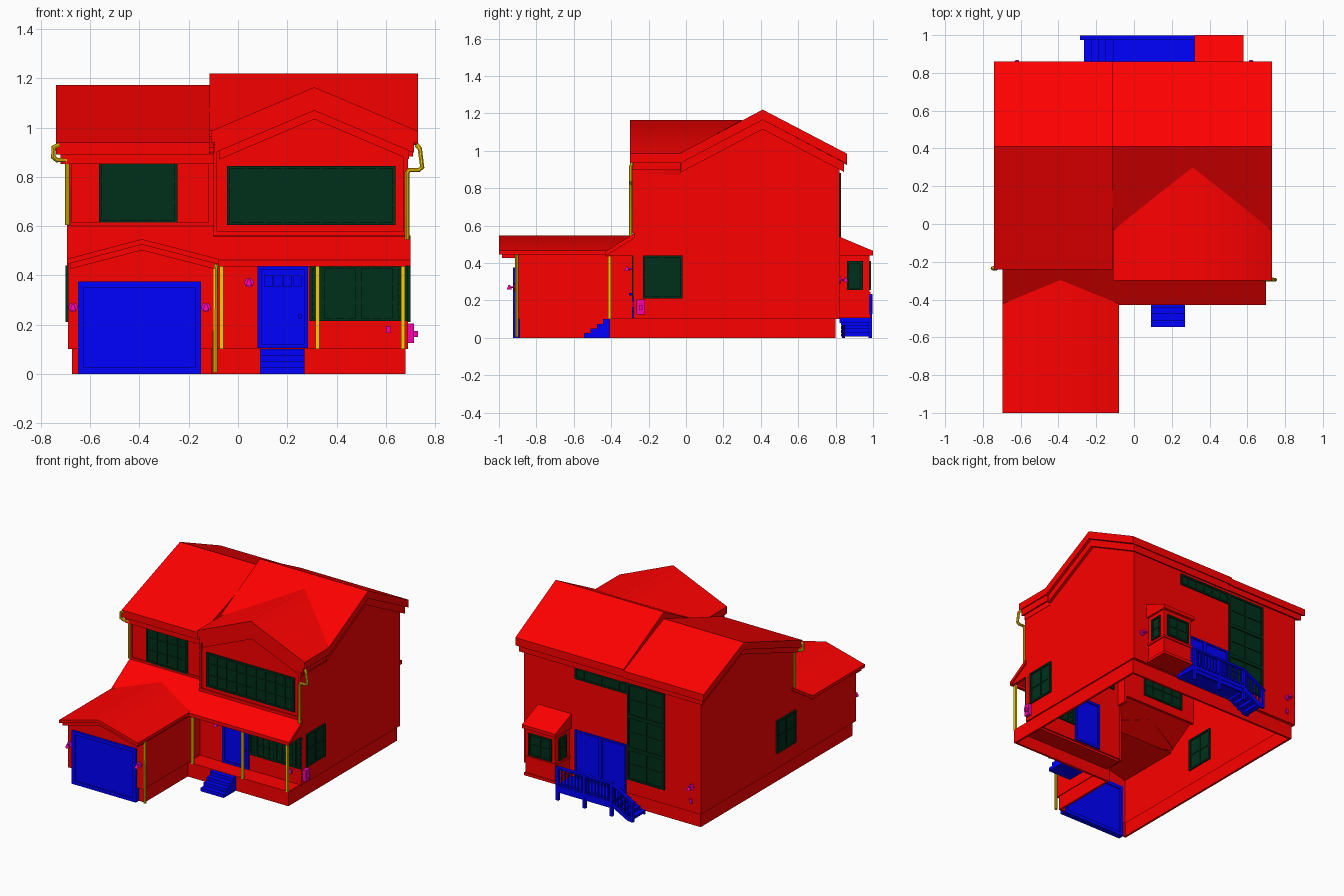
import bpy, bmesh, math
from mathutils import Vector, Matrix

if "Cube" in bpy.data.objects:
    bpy.data.objects.remove(bpy.data.objects["Cube"])

def mat(name, rgb):
    m = bpy.data.materials.new(name)
    m.diffuse_color = (*rgb, 1)
    m.use_nodes = True
    m.node_tree.nodes["Principled BSDF"].inputs["Base Color"].default_value = m.diffuse_color
    return m

RED = mat("red", (1, 0, 0))
BLUE = mat("blue", (0, 0, 1))
GREEN = mat("dark_green", (0, 0.028, 0.01))
YELLOW = mat("yellow", (0.95, 0.62, 0))
PINK = mat("pink", (0.95, 0, 0.42))

def finish(name, bm, m):
    bmesh.ops.recalc_face_normals(bm, faces=bm.faces)
    me = bpy.data.meshes.new(name)
    bm.to_mesh(me)
    bm.free()
    me.materials.append(m)
    ob = bpy.data.objects.new(name, me)
    bpy.context.collection.objects.link(ob)
    return ob

def smooth(ob, deg=30):
    bpy.ops.object.select_all(action='DESELECT')
    ob.select_set(True)
    bpy.context.view_layer.objects.active = ob
    if ob.type == 'CURVE':
        bpy.ops.object.convert(target='MESH')
    bpy.ops.object.shade_smooth_by_angle(angle=math.radians(deg))

def prism(name, pts, axis, a, b, m=RED):
    """Extrude a 2D outline along x or y; b may be a list with one end per point."""
    ends = b if isinstance(b, list) else [b] * len(pts)
    put = (lambda p, t: (t, p[0], p[1])) if axis == 'x' else (lambda p, t: (p[0], t, p[1]))
    bm = bmesh.new()
    lo = [bm.verts.new(put(p, a)) for p in pts]
    hi = [bm.verts.new(put(p, e)) for p, e in zip(pts, ends)]
    n = len(pts)
    bm.faces.new(lo)
    cap = bm.faces.new(hi[::-1])
    for i in range(n):
        bm.faces.new((lo[i], lo[(i + 1) % n], hi[(i + 1) % n], hi[i]))
    if isinstance(b, list):
        bmesh.ops.triangulate(bm, faces=[cap])
    return finish(name, bm, m)

def boxes(name, items, m=RED):
    """One object from boxes given as (x0, x1, y0, y1, z0, z1)."""
    bm = bmesh.new()
    for x0, x1, y0, y1, z0, z1 in items:
        bmesh.ops.create_cube(bm, size=1, matrix=Matrix.Translation(
            ((x0 + x1) / 2, (y0 + y1) / 2, (z0 + z1) / 2)) @
            Matrix.Diagonal((x1 - x0, y1 - y0, z1 - z0, 1)))
    return finish(name, bm, m)

def panel(name, axis, f, u0, u1, z0, z1, cols=1, rows=1, m=GREEN, w=.012):
    """Framed pane with bars, set through a wall centred at f."""
    r = [(u0, u1, z0, z1, .011)]
    r += [(u0, u1, z0, z0 + w, .02), (u0, u1, z1 - w, z1, .02),
          (u0, u0 + w, z0 + w, z1 - w, .02), (u1 - w, u1, z0 + w, z1 - w, .02)]
    for i in range(1, cols):
        u = u0 + (u1 - u0) * i / cols
        r.append((u - .004, u + .004, z0 + w, z1 - w, .016))
    for i in range(1, rows):
        z = z0 + (z1 - z0) * i / rows
        r.append((u0 + w, u1 - w, z - .004, z + .004, .015))
    if axis == 'x':
        return boxes(name, [(f - d, f + d, a, b, c, e) for a, b, c, e, d in r], m)
    return boxes(name, [(a, b, f - d, f + d, c, e) for a, b, c, e, d in r], m)

def chev(pts, t0, t1):
    """Roof outline: the top line lowered by t0, closed by the same line lowered by t1."""
    return [(u, z - t0) for u, z in pts] + [(u, z - t1) for u, z in pts[::-1]]

def pipe(name, pts, r=.01):
    cu = bpy.data.curves.new(name, 'CURVE')
    cu.dimensions = '3D'
    cu.bevel_depth = r
    cu.bevel_resolution = 2
    cu.use_fill_caps = True
    s = cu.splines.new('POLY')
    s.points.add(len(pts) - 1)
    for p, q in zip(s.points, pts):
        p.co = (*q, 1)
    ob = bpy.data.objects.new(name, cu)
    bpy.context.collection.objects.link(ob)
    cu.materials.append(YELLOW)
    smooth(ob)

def lamp(name, x, y, z, s):
    """Wall lamp: round backplate, arm and conical shade; s is the outward y sign."""
    bm = bmesh.new()
    turn = Matrix.Rotation(math.pi / 2, 4, 'X')
    for r1, r2, d, off, rot in [(.019, .019, .01, .005, turn), (.004, .004, .03, .02, turn),
                                (.014, .004, .025, .035, Matrix())]:
        bmesh.ops.create_cone(bm, cap_ends=True, segments=12, radius1=r1, radius2=r2, depth=d,
                              matrix=Matrix.Translation((x, y + s * off, z)) @ rot)
    finish(name, bm, PINK)

# Foundation strips, open underneath
boxes("foundation", [(-.675, -.66, -.89, .8, 0, .1), (.665, .68, -.41, .8, 0, .1),
                     (-.675, .68, .785, .8, 0, .1), (-.12, .68, -.41, -.395, 0, .1),
                     (-.12, -.105, -.89, -.4, 0, .1), (-.675, -.65, -.89, -.875, 0, .1),
                     (-.15, -.105, -.89, -.875, 0, .1)])
boxes("porch_floor", [(-.1, .679, -.409, -.27, .085, .102)])

# Walls
prism("right_wall", [(-.28, .1), (.82, .1), (.82, .93), (.41, 1.14), (-.03, .92), (-.28, .92)], 'x', .67, .69)
prism("left_wall", [(-.9, .1), (.82, .1), (.82, .93), (.41, 1.1), (-.21, .9), (-.21, .59),
                    (-.42, .45), (-.9, .45)], 'x', -.69, -.67)
boxes("back_wall", [(-.69, .69, .8, .82, .1, .93)])
prism("front_right_wall", [(-.1, .1), (.69, .1), (.69, .93), (.31, 1.09), (-.1, .93)], 'y', -.28, -.26)
boxes("front_left_wall", [(-.69, -.1, -.21, -.19, .55, .92), (-.1, -.08, -.28, -.19, .5, .92)])
prism("garage_front_wall", [(-.69, .1), (-.65, .1), (-.65, .37), (-.15, .37), (-.15, .1), (-.1, .1),
                            (-.1, .45), (-.39, .52), (-.69, .45)], 'y', -.91, -.89)
boxes("garage_inner_wall", [(-.12, -.1, -.91, -.27, .1, .46)])
prism("porch_gable", [(-.42, .44), (-.27, .44), (-.27, .55), (-.42, .455)], 'x', .67, .69)
boxes("front_trim", [(-.1, -.085, -.29, -.28, .56, .9), (.67, .69, -.29, -.28, .56, .9),
                     (-.085, .67, -.29, -.28, .56, .58),
                     (-.69, -.675, -.22, -.21, .6, .89), (-.12, -.1, -.22, -.21, .6, .89),
                     (-.675, -.12, -.22, -.21, .6, .615), (-.675, -.12, -.22, -.21, .87, .89)])

# Main roofs: outer slab plus inset trim layer
right_top = [(-.03, .988), (.41, 1.22), (.86, .985)]
left_top = [(-.24, .94), (.41, 1.172), (.86, .975)]
prism("right_roof", chev(right_top, 0, .055), 'x', -.115, .73)
prism("right_roof_trim", chev([(-.03, .988), (.41, 1.22), (.845, .992)], .055, .105), 'x', -.1, .71)
prism("left_roof", chev(left_top, 0, .05), 'x', -.74, -.115)
prism("left_roof_trim", chev([(-.23, .943), (.41, 1.172), (.845, .98)], .05, .09), 'x', -.72, -.1)

# Front gable roof, running back into the main slope
for name, h, t0, t1, y in [("front_gable_roof", .42, 0, .05, -.3), ("front_gable_trim", .405, .05, .095, -.295),
                           ("front_gable_frieze", .385, .095, .13, -.288)]:
    k = .424
    top = [(.31 - h, 1.164 - k * h), (.31, 1.164), (.31 + h, 1.164 - k * h)]
    smooth(prism(name, chev(top, t0, t1), 'y', y, [-.03, .3, -.03, -.03, .3, -.03]), 50)

# Garage and porch roofs
garage_top = [(-.695, .467), (-.39, .547), (-.08, .467)]
smooth(prism("garage_roof", chev(garage_top, 0, .022), 'y', -1, [-.41, -.29, -.41, -.41, -.29, -.41]), 50)
prism("garage_roof_trim", chev([(-.68, .471), (-.39, .547), (-.095, .471)], .022, .045), 'y', -.985, -.42)
for name, x0, x1, y1 in [("porch_roof_left", -.695, -.09, -.195), ("porch_roof_right", -.09, .7, -.275)]:
    z1 = .462 + (y1 + .43) * .638
    prism(name, [(-.43, .462), (y1, z1), (y1, z1 - .027), (-.43, .437)], 'x', x0, x1)
boxes("porch_beam", [(-.1, .68, -.425, -.405, .435, .455)])

# Windows
panel("upper_left_window", 'y', -.2, -.565, -.245, .61, .87, 4, 3)
panel("upper_right_window", 'y', -.27, -.045, .64, .605, .845, 9, 3)
panel("porch_window_left", 'y', -.27, .34, .49, .215, .44, 3, 3)
panel("porch_window_right", 'y', -.27, .49, .64, .215, .44, 3, 3)
for x in (.29, .64):
    panel("porch_shutter", 'y', -.27, x, x + .05, .215, .44, 1, 8)
for side, x in (("right", .68), ("left", -.68)):
    panel(side + "_side_window", 'x', x, -.23, -.02, .21, .44, 2, 2)
panel("back_strip_window", 'y', .81, -.12, .29, .8, .88, 6, 1)
for z0, z1 in [(.2, .42), (.42, .65), (.65, .88)]:
    panel("back_tall_window", 'y', .81, -.41, -.12, z0, z1, 2, 2)

# Doors
panel("garage_door", 'y', -.905, -.65, -.15, 0, .375, m=BLUE, w=.025)
panel("front_door", 'y', -.27, .08, .285, .105, .44, m=BLUE, w=.016)
boxes("front_door_lights", [(.105 + i * .04, .14 + i * .04, -.288, -.27, .355, .4) for i in range(4)], BLUE)
boxes("front_door_knob", [(.245, .26, -.305, -.27, .225, .24)], BLUE)
for x in (-.11, .09):
    panel("sliding_door", 'y', .81, x, x + .2, .105, .44, m=BLUE)

# Front steps
boxes("front_steps", [(.09, .27, -.545 + i * .034, -.41, i * .025, .025 + i * .025) for i in range(4)], BLUE)

# Back bay
boxes("bay_walls", [(.335, .565, .81, .98, .105, .445)])
boxes("bay_trim", [(.328, .572, .81, .987, .105, .125), (.328, .572, .81, .987, .23, .245)])
prism("bay_roof", [(.81, .545), (1, .465), (1, .44), (.81, .44)], 'x', .32, .58)
panel("bay_back_window", 'y', .97, .36, .54, .255, .41, 2, 2)
for x in (.345, .555):
    panel("bay_side_window", 'x', x, .86, .945, .255, .41, 1, 2)

# Back deck with side stairs
boxes("deck", [(-.11, .32, .82, .995, .08, .105), (-.11, .32, .975, .99, .055, .08)], BLUE)
boxes("deck_stairs", [(-.15 - i * .038, -.11 - i * .038, .83, .99, .066 - i * .02, .084 - i * .02)
                      for i in range(4)]
      + [(-.118 - i * .038, -.11 - i * .038, .835, .985, .066 - i * .02, .09 - i * .02) for i in range(4)], BLUE)
boxes("deck_posts", [(x - .01, x + .01, .975, .995, 0, .235) for x in (-.11, .1, .31)]
      + [(-.28, -.265, .975, .995, 0, .14)], BLUE)
boxes("deck_balusters", [(x - .004, x + .004, .981, .989, .1, .225) for x in
                         [-.085 + .026 * i for i in range(15)]]
      + [(x - .004, x + .004, .981, .989, .1 + (x + .11) * .58, .22 + (x + .11) * .55) for x in
         [-.135 - .026 * i for i in range(5)]], BLUE)
boxes("deck_rail", [(-.11, .32, .975, .998, .222, .235), (-.11, .32, .98, .99, .115, .123)], BLUE)
prism("stair_rail", [(-.11, .235), (-.285, .14), (-.285, .127), (-.11, .222)], 'y', .975, .998, BLUE)
for y in (.835, .978):
    prism("stair_stringer", [(-.11, .105), (-.27, .012), (-.27, 0), (-.24, 0), (-.11, .07)], 'y', y, y + .014, BLUE)

# Downspouts and porch posts
pipe("left_downspout", [(-.725, -.235, .93), (-.748, -.235, .92), (-.75, -.235, .88), (-.735, -.23, .868),
                        (-.7, -.222, .868), (-.693, -.22, .855), (-.693, -.22, .605)])
pipe("right_downspout", [(.725, -.29, .93), (.738, -.295, .915), (.748, -.295, .84), (.735, -.295, .828),
                         (.695, -.295, .828), (.687, -.295, .815), (.687, -.295, .545)])
pipe("garage_downspout", [(-.088, -.905, .445), (-.092, -.905, .425), (-.093, -.905, .005)])
boxes("porch_posts", [(x - .008, x + .008, -.417, -.401, .1, .442) for x in (-.067, .322, .67)], YELLOW)

# Lamps and utility boxes
for x, y, z, s in [(-.67, -.91, .27, -1), (-.13, -.91, .27, -1), (.045, -.28, .37, -1),
                   (.62, .82, .31, 1), (-.62, .82, .28, 1)]:
    lamp("wall_lamp", x, y, z, s)
boxes("utility_boxes", [(.6, .62, -.29, -.27, .165, .195), (.69, .715, -.265, -.22, .125, .205),
                        (.715, .73, -.252, -.233, .15, .175), (-.625, -.605, .82, .83, .16, .19)], PINK)
